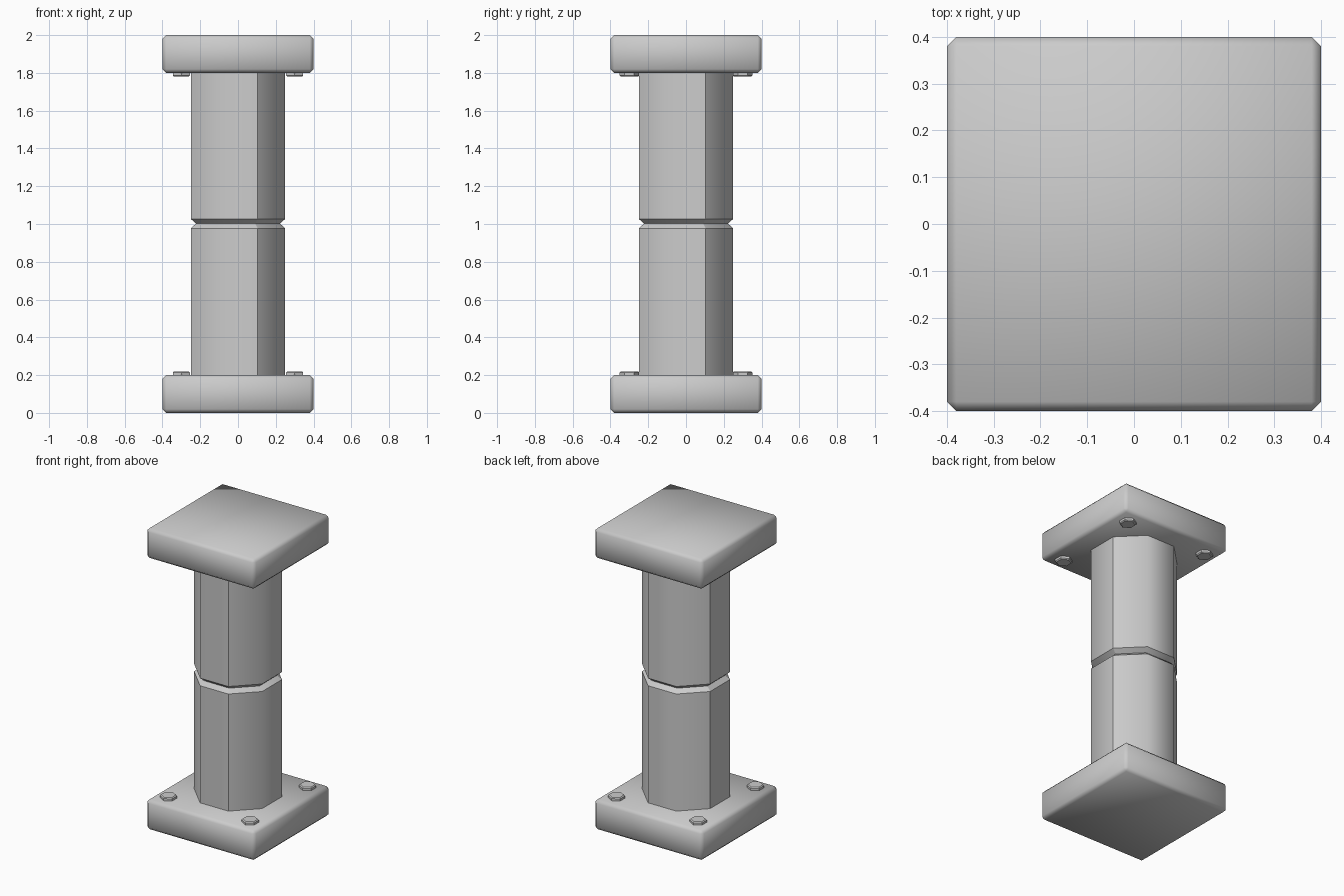
import bpy
import bmesh
import math

if "Cube" in bpy.data.objects:
    bpy.data.objects.remove(bpy.data.objects["Cube"])

# Single plain grey material
grey = bpy.data.materials.new("stone_grey")
grey.use_nodes = True
colour = (0.6, 0.6, 0.6, 1)
grey.diffuse_color = colour
grey.node_tree.nodes["Principled BSDF"].inputs["Base Color"].default_value = colour


def add_object(name, bm, smooth):
    bmesh.ops.recalc_face_normals(bm, faces=bm.faces)
    for face in bm.faces:
        face.smooth = smooth
    mesh = bpy.data.meshes.new(name)
    bm.to_mesh(mesh)
    bm.free()
    mesh.materials.append(grey)
    obj = bpy.data.objects.new(name, mesh)
    bpy.context.collection.objects.link(obj)
    return obj


def plate(name, z):
    # Square slab with softly shaded chamfered edges
    bm = bmesh.new()
    bmesh.ops.create_cube(bm, size=1)
    bmesh.ops.scale(bm, vec=(0.8, 0.8, 0.2), verts=bm.verts)
    bmesh.ops.translate(bm, vec=(0, 0, z), verts=bm.verts)
    bmesh.ops.bevel(bm, geom=bm.edges[:], offset=0.02, segments=1,
                    affect='EDGES', profile=0.5)
    add_object(name, bm, True)


def bolt(name, x, y, z):
    # Hexagonal head with its points along y
    bm = bmesh.new()
    bmesh.ops.create_cone(bm, cap_ends=True, segments=6, radius1=0.052,
                          radius2=0.052, depth=0.04)
    caps = [e for e in bm.edges if abs(e.verts[0].co.z - e.verts[1].co.z) < 0.001]
    bmesh.ops.bevel(bm, geom=caps, offset=0.006, segments=1,
                    affect='EDGES', profile=0.5)
    bmesh.ops.translate(bm, vec=(x, y, z), verts=bm.verts)
    add_object(name, bm, False)


def column():
    # Octagonal shaft with a V groove at mid height
    profile = [(0.25, 0.19), (0.25, 0.977), (0.222, 1.002),
               (0.25, 1.027), (0.25, 1.81)]
    sides = 8
    step = math.tau / sides
    bm = bmesh.new()
    rings = []
    for apothem, z in profile:
        r = apothem / math.cos(step / 2)
        rings.append([bm.verts.new((r * math.cos((i + 0.5) * step),
                                    r * math.sin((i + 0.5) * step), z))
                      for i in range(sides)])
    for low, high in zip(rings, rings[1:]):
        for i in range(sides):
            j = (i + 1) % sides
            bm.faces.new((low[i], low[j], high[j], high[i]))
    # Some corners are crisp, the others blend; the groove rims stay crisp
    crisp = {0, 3, 4, 6}
    for low, high in zip(rings, rings[1:]):
        for i in crisp:
            bm.edges.get((low[i], high[i])).smooth = False
    for ring in rings[1:-1]:
        for i in range(sides):
            bm.edges.get((ring[i], ring[(i + 1) % sides])).smooth = False
    add_object("column", bm, True)


plate("base_plate", 0.1)
plate("top_plate", 1.9)
column()

# Four bolts on the inner face of each plate
for level, z in (("base", 0.2), ("top", 1.8)):
    for side, x in (("left", 0.3), ("right", -0.3)):
        for end, y in (("front", -0.3), ("back", 0.3)):
            bolt(f"{level}_bolt_{end}_{side}", x, y, z)
